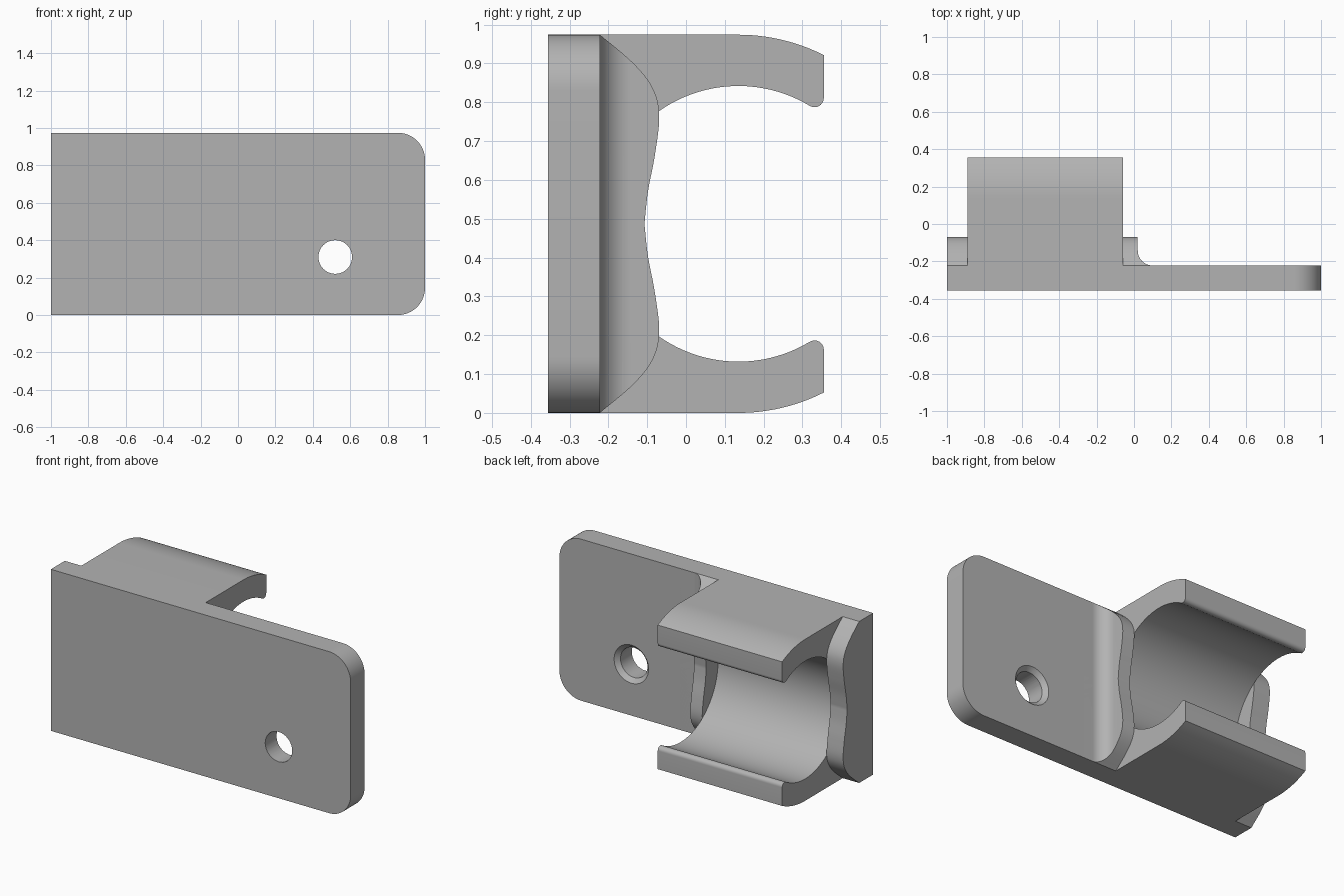
import bpy
import bmesh
from math import sin, cos, radians, sqrt, atan2, degrees

if "Cube" in bpy.data.objects:
    bpy.data.objects.remove(bpy.data.objects["Cube"])

GREY = (0.45, 0.45, 0.45, 1)
grey = bpy.data.materials.new("plain_grey")
grey.use_nodes = True
grey.diffuse_color = GREY
grey.node_tree.nodes["Principled BSDF"].inputs["Base Color"].default_value = GREY

HEIGHT = 0.974
MID = HEIGHT / 2
FRONT, BACK = -0.355, -0.222       # plate faces
CLIP_L, CLIP_R = -0.89, -0.06      # clip ends along x


def arc(cx, cy, r, start, end, n=16):
    angles = [radians(start + (end - start) * i / n) for i in range(n + 1)]
    return [(cx + r * cos(a), cy + r * sin(a)) for a in angles]


def prism(name, outline, axis, lo, hi):
    """Extrude a 2D outline along the given axis from lo to hi."""
    place = {"x": lambda a, b, t: (t, a, b),
             "y": lambda a, b, t: (a, t, b),
             "z": lambda a, b, t: (a, b, t)}[axis]
    bm = bmesh.new()
    face = bm.faces.new([bm.verts.new(place(a, b, lo)) for a, b in outline])
    new = bmesh.ops.extrude_face_region(bm, geom=[face])["geom"]
    shift = place(0, 0, hi - lo)
    bmesh.ops.translate(bm, vec=shift, verts=[v for v in new if isinstance(v, bmesh.types.BMVert)])
    bmesh.ops.recalc_face_normals(bm, faces=bm.faces)
    mesh = bpy.data.meshes.new(name)
    bm.to_mesh(mesh)
    bm.free()
    mesh.materials.append(grey)
    obj = bpy.data.objects.new(name, mesh)
    bpy.context.collection.objects.link(obj)
    return obj


def activate(obj):
    bpy.ops.object.select_all(action="DESELECT")
    obj.select_set(True)
    bpy.context.view_layer.objects.active = obj


def combine(obj, tool, operation):
    mod = obj.modifiers.new("cut", "BOOLEAN")
    mod.operation, mod.object, mod.solver = operation, tool, "EXACT"
    activate(obj)
    bpy.ops.object.modifier_apply(modifier=mod.name)
    bpy.data.objects.remove(tool)


def smooth(points, steps=6):
    """Catmull-Rom curve through the points."""
    pts = [points[0]] + points + [points[-1]]
    out = []
    for p, q, r, s in zip(pts, pts[1:], pts[2:], pts[3:]):
        for i in range(steps):
            t = i / steps
            out.append(tuple(0.5 * (2 * b + (c - a) * t + (2 * a - 5 * b + 4 * c - d) * t * t
                                    + (3 * b - a - 3 * c + d) * t ** 3)
                             for a, b, c, d in zip(p, q, r, s)))
    return out + [points[-1]]


# Back plate, rounded at one end
CORNER = 0.145
plate = prism("back_plate",
              [(-1, HEIGHT), (-1, 0)]
              + arc(1 - CORNER, CORNER, CORNER, -90, 0)
              + arc(1 - CORNER, HEIGHT - CORNER, CORNER, 0, 90), "y", FRONT, BACK)

# Screw hole, chamfered at the back
HOLE = (0.52, 0.31)
hole = prism("hole_cutter", arc(*HOLE, 0.09, 0, 352.5, 47), "y", FRONT - 0.1, BACK + 0.1)
combine(plate, hole, "DIFFERENCE")
bpy.ops.mesh.primitive_cone_add(vertices=48, radius1=0.165, radius2=0.065, depth=0.1,
                                location=(HOLE[0], BACK, HOLE[1]), rotation=(radians(90), 0, 0))
combine(plate, bpy.context.object, "DIFFERENCE")

# Open C-shaped clip: concentric inner and outer arcs with rounded lips
CY, INNER, LIP = 0.135, 0.355, 0.024
TIP = -FRONT
lip_y = TIP - LIP
lip_z = sqrt((INNER + LIP) ** 2 - (lip_y - CY) ** 2)
mouth = degrees(atan2(lip_z, lip_y - CY))
edge = degrees(atan2(sqrt(MID ** 2 - (TIP - CY) ** 2), TIP - CY))
upper = ([(BACK - 0.02, HEIGHT)] + arc(CY, MID, MID, 90, edge, 12)
         + arc(lip_y, MID + lip_z, LIP, 0, mouth - 180, 10)
         + arc(CY, MID, INNER, mouth, 180, 40)[1:])
lower = [(y, HEIGHT - z) for y, z in reversed(upper[:-1])]
clip = prism("clip", upper + lower, "x", CLIP_L, CLIP_R)

# Wavy rib outline, mirrored about mid height
half = smooth([(BACK, HEIGHT), (-0.135, 0.9), (-0.085, 0.835), (-0.069, 0.765),
               (-0.08, 0.665), (-0.098, 0.57), (-0.107, MID)])
wave = half + [(y, HEIGHT - z) for y, z in reversed(half[:-1])]
wave += [(BACK - 0.02, 0), (BACK - 0.02, HEIGHT)]
end_rib = prism("end_rib", wave, "x", -1, CLIP_L)

# Inner rib with a concave fillet running down to the plate
FILLET = 0.08
inner_rib = prism("inner_rib", wave, "x", CLIP_R, 0.2)
bite = prism("fillet_cutter",
             [(0.3, 0), (0.02, 0)] + arc(0.02 + FILLET, BACK + FILLET, FILLET, 180, 270)
             + [(0.3, BACK)], "z", -0.1, HEIGHT + 0.1)
combine(inner_rib, bite, "DIFFERENCE")

for part in (plate, clip, end_rib, inner_rib):
    activate(part)
    bpy.ops.object.shade_smooth_by_angle(angle=radians(25))
